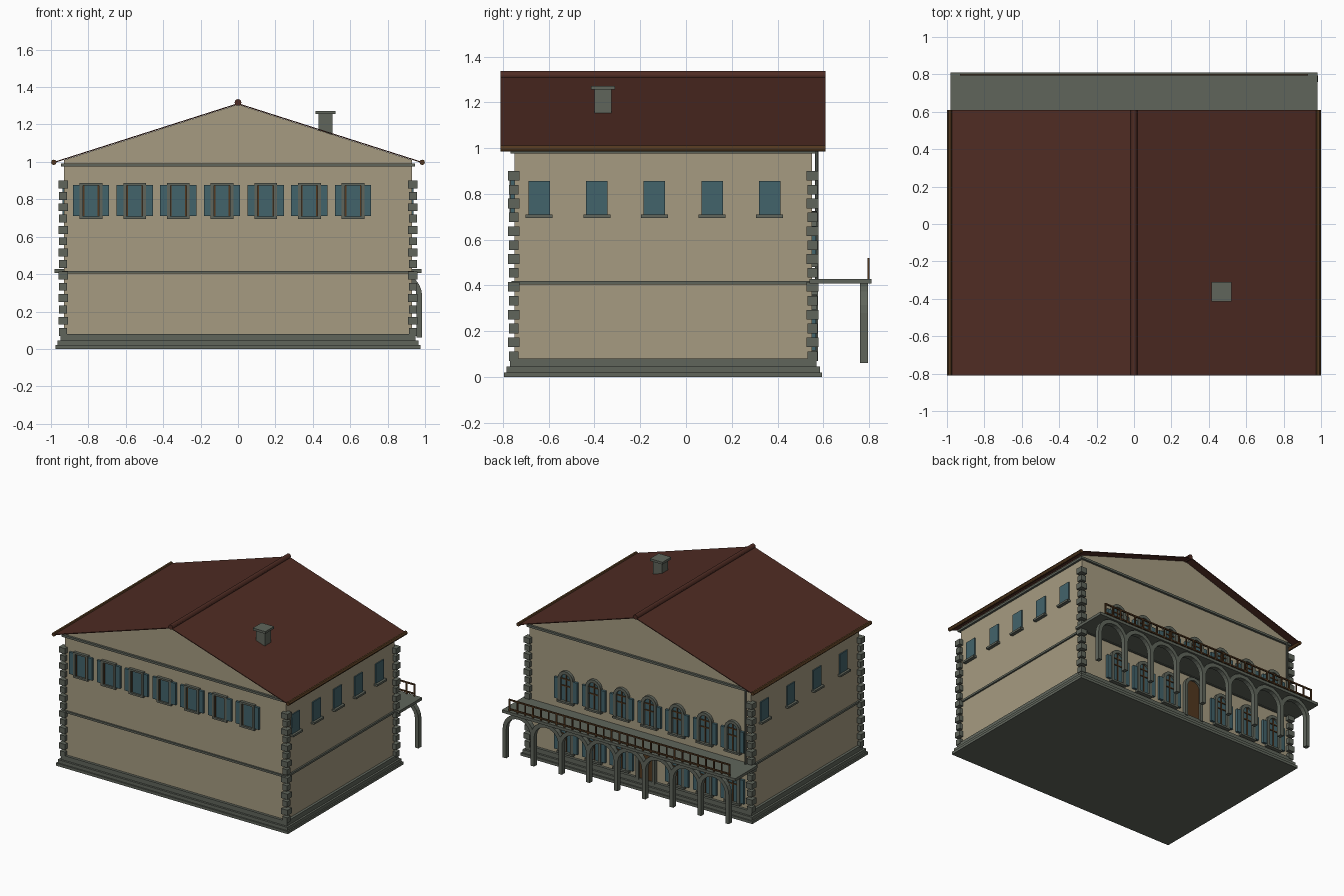
import bpy, bmesh, math
from mathutils import Matrix, Vector

cube = bpy.data.objects.get("Cube")
if cube:
    bpy.data.objects.remove(cube, do_unlink=True)


def material(name, rgb):
    m = bpy.data.materials.new(name)
    m.use_nodes = True
    m.diffuse_color = (*rgb, 1)
    m.node_tree.nodes["Principled BSDF"].inputs["Base Color"].default_value = (*rgb, 1)
    return m


PLASTER = material("cream plaster", (0.38, 0.33, 0.22))
STONE = material("grey stone", (0.115, 0.13, 0.105))
TILE = material("red brown tile", (0.078, 0.025, 0.017))
TEAL = material("teal paint", (0.055, 0.125, 0.145))
WOOD = material("brown wood", (0.085, 0.04, 0.014))


class Part:
    """Collects pieces of one colour into a single named object."""

    def __init__(self, name, mat):
        self.name, self.mat, self.bm = name, mat, bmesh.new()

    def box(self, x0, x1, y0, y1, z0, z1):
        m = Matrix.Translation(((x0 + x1) / 2, (y0 + y1) / 2, (z0 + z1) / 2))
        bmesh.ops.create_cube(self.bm, size=1, matrix=m @ Matrix.Diagonal((x1 - x0, y1 - y0, z1 - z0, 1)))

    def prism(self, outline, y0, y1):
        f = self.bm.faces.new([self.bm.verts.new((x, y0, z)) for x, z in outline])
        new = bmesh.ops.extrude_face_region(self.bm, geom=[f])["geom"]
        bmesh.ops.translate(self.bm, vec=(0, y1 - y0, 0),
                            verts=[v for v in new if isinstance(v, bmesh.types.BMVert)])

    def rod(self, a, b, r, sides=12):
        a, b = Vector(a), Vector(b)
        turn = (b - a).to_track_quat("Z", "Y").to_matrix().to_4x4()
        bmesh.ops.create_cone(self.bm, cap_ends=True, segments=sides, radius1=r, radius2=r,
                              depth=(b - a).length, matrix=Matrix.Translation((a + b) / 2) @ turn)

    def done(self, smooth=False):
        bmesh.ops.recalc_face_normals(self.bm, faces=self.bm.faces)
        mesh = bpy.data.meshes.new(self.name)
        self.bm.to_mesh(mesh)
        self.bm.free()
        mesh.materials.append(self.mat)
        obj = bpy.data.objects.new(self.name, mesh)
        bpy.context.collection.objects.link(obj)
        if smooth:
            bpy.ops.object.select_all(action="DESELECT")
            obj.select_set(True)
            bpy.context.view_layer.objects.active = obj
            bpy.ops.object.shade_smooth_by_angle()


def arch(x, z0, spring, r, steps=12):
    """Outline of an arched opening, from the left foot over to the right foot."""
    turn = [math.pi * (1 - i / steps) for i in range(steps + 1)]
    return [(x - r, z0)] + [(x + r * math.cos(t), spring + r * math.sin(t)) for t in turn] + [(x + r, z0)]


def arch_band(part, x, z0, spring, r_in, r_out, y0, y1):
    part.prism(arch(x, z0, spring, r_out) + arch(x, z0, spring, r_in)[::-1], y0, y1)


# Main dimensions
W, FRONT, BACK = 0.93, -0.75, 0.55
EAVE, APEX = 1.0, 1.31

# Walls with gables
walls = Part("walls", PLASTER)
walls.prism([(-W, 0.02), (W, 0.02), (W, EAVE + 0.01), (0, APEX - 0.003), (-W, EAVE + 0.01)], FRONT, BACK)
walls.done()

# Stepped plinth, belt course and cornice
mouldings = Part("plinth_and_mouldings", STONE)
for out, z0, z1 in [(0.045, 0, 0.02), (0.035, 0.02, 0.045), (0.02, 0.045, 0.08),
                    (0.012, 0.403, 0.418), (0.016, 0.976, 0.992)]:
    mouldings.box(-W - out, W + out, FRONT - out, BACK + out, z0, z1)
mouldings.done()

# Corner quoins, alternating wide and narrow
quoins = Part("corner_quoins", STONE)
for i in range(14):
    h = 0.026 if i % 2 else 0.021
    z = 0.09 + 0.0607 * i
    for x in (-W - 0.005, W + 0.005):
        for y in (FRONT - 0.003, BACK + 0.003):
            quoins.box(x - h, x + h, y - h, y + h, z - 0.021, z + 0.021)
quoins.done()

# Roof, ridge and eaves
roof = Part("roof", TILE)
E = 0.985
roof.prism([(-E, EAVE), (0, APEX + 0.004), (E, EAVE), (E, EAVE - 0.006), (0, APEX - 0.002), (-E, EAVE - 0.006)],
           -0.81, 0.61)
roof.done()
ridge = Part("roof_ridge", TILE)
ridge.rod((0, -0.81, 1.318), (0, 0.61, 1.318), 0.018)
ridge.done(True)
eaves = Part("eaves_rails", WOOD)
for x in (-E, E):
    eaves.rod((x, -0.81, 0.998), (x, 0.61, 0.998), 0.014)
eaves.done(True)

# Chimney
chimney = Part("chimney", STONE)
chimney.box(0.43, 0.505, -0.4, -0.325, 1.12, 1.255)
chimney.box(0.415, 0.52, -0.415, -0.31, 1.255, 1.272)
chimney.done()

# Windows
panes = Part("window_panes", TEAL)
shutters = Part("window_shutters", TEAL)
frames = Part("window_frames", STONE)
bars = Part("window_bars", WOOD)
sills = Part("window_sills", STONE)
columns_x = [-0.786 + 0.2335 * i for i in range(7)]


def add_shutters(x, ya, yb, z0, z1):
    for s in (-1, 1):
        a, b = sorted((x + s * 0.058, x + s * 0.097))
        shutters.box(a, b, ya, yb, z0, z1)


# Front row: square frames with open shutters
for x in columns_x:
    y = FRONT
    panes.box(x - 0.045, x + 0.045, y - 0.008, y + 0.01, 0.705, 0.88)
    for s in (-1, 1):
        frames.box(x + s * 0.052 - 0.009, x + s * 0.052 + 0.009, y - 0.022, y + 0.01, 0.695, 0.888)
        bars.box(x + s * 0.04 - 0.004, x + s * 0.04 + 0.004, y - 0.013, y, 0.71, 0.876)
    for z in (0.702, 0.881):
        frames.box(x - 0.061, x + 0.061, y - 0.022, y + 0.01, z - 0.007, z + 0.007)
    add_shutters(x, y - 0.018, y + 0.005, 0.711, 0.877)


# Back: arched windows on two floors
def arched_window(x, z0, spring):
    y = BACK
    panes.prism(arch(x, z0, spring, 0.045), y - 0.01, y + 0.006)
    arch_band(frames, x, z0, spring, 0.041, 0.064, y - 0.01, y + 0.022)
    bars.box(x - 0.004, x + 0.004, y, y + 0.012, z0, spring + 0.042)
    bars.box(x - 0.042, x + 0.042, y, y + 0.012, spring - 0.055, spring - 0.047)
    bars.box(x - 0.042, x + 0.042, y, y + 0.012, spring - 0.004, spring + 0.004)
    sills.box(x - 0.068, x + 0.068, y - 0.01, y + 0.028, z0 - 0.014, z0)
    add_shutters(x, y - 0.005, y + 0.018, z0 + 0.005, spring)


for i, x in enumerate(columns_x):
    arched_window(x, 0.495, 0.66)
    if i != 3:
        arched_window(x, 0.11, 0.295)

# Sides: plain windows with sills
for side, rows in ((1, [-0.642 + 0.252 * i for i in range(5)]), (-1, [-0.555 + 0.315 * i for i in range(4)])):
    for y in rows:
        a, b = sorted((side * (W - 0.01), side * (W + 0.008)))
        panes.box(a, b, y - 0.047, y + 0.047, 0.708, 0.857)
        a, b = sorted((side * (W - 0.01), side * (W + 0.026)))
        sills.box(a, b, y - 0.059, y + 0.059, 0.695, 0.71)
for p in (panes, shutters, frames, bars, sills):
    p.done()

# Back door
DOOR = -0.06
door = Part("back_door", WOOD)
door.prism(arch(DOOR, 0.07, 0.31, 0.058), BACK - 0.01, BACK + 0.012)
door.done()
surround = Part("door_surround", STONE)
arch_band(surround, DOOR, 0.07, 0.31, 0.056, 0.08, BACK - 0.01, BACK + 0.026)
surround.done()

# Balcony on an arcade
balcony = Part("balcony_floor", STONE)
balcony.box(-0.98, 0.98, BACK - 0.01, 0.81, 0.407, 0.428)
balcony.done()
arcade = Part("balcony_arcade", STONE)
for i in range(8):
    arch_band(arcade, 0.97 - 0.234 * (i + 0.5), 0.06, 0.28, 0.102, 0.132, 0.76, 0.795)
arcade.done()

# Balcony railing
railing = Part("balcony_railing", WOOD)
for z in (0.445, 0.515):
    railing.box(-0.93, 0.93, 0.793, 0.803, z - 0.005, z + 0.005)
for i in range(29):
    x = -0.925 + 1.85 * i / 28
    railing.box(x - 0.005, x + 0.005, 0.794, 0.802, 0.425, 0.515)
railing.done()

# Downpipe at the back corner
pipe = Part("downpipe", STONE)
pipe.rod((-0.9, 0.572, 0.42), (-0.9, 0.572, 0.985), 0.008, 8)
pipe.done(True)
